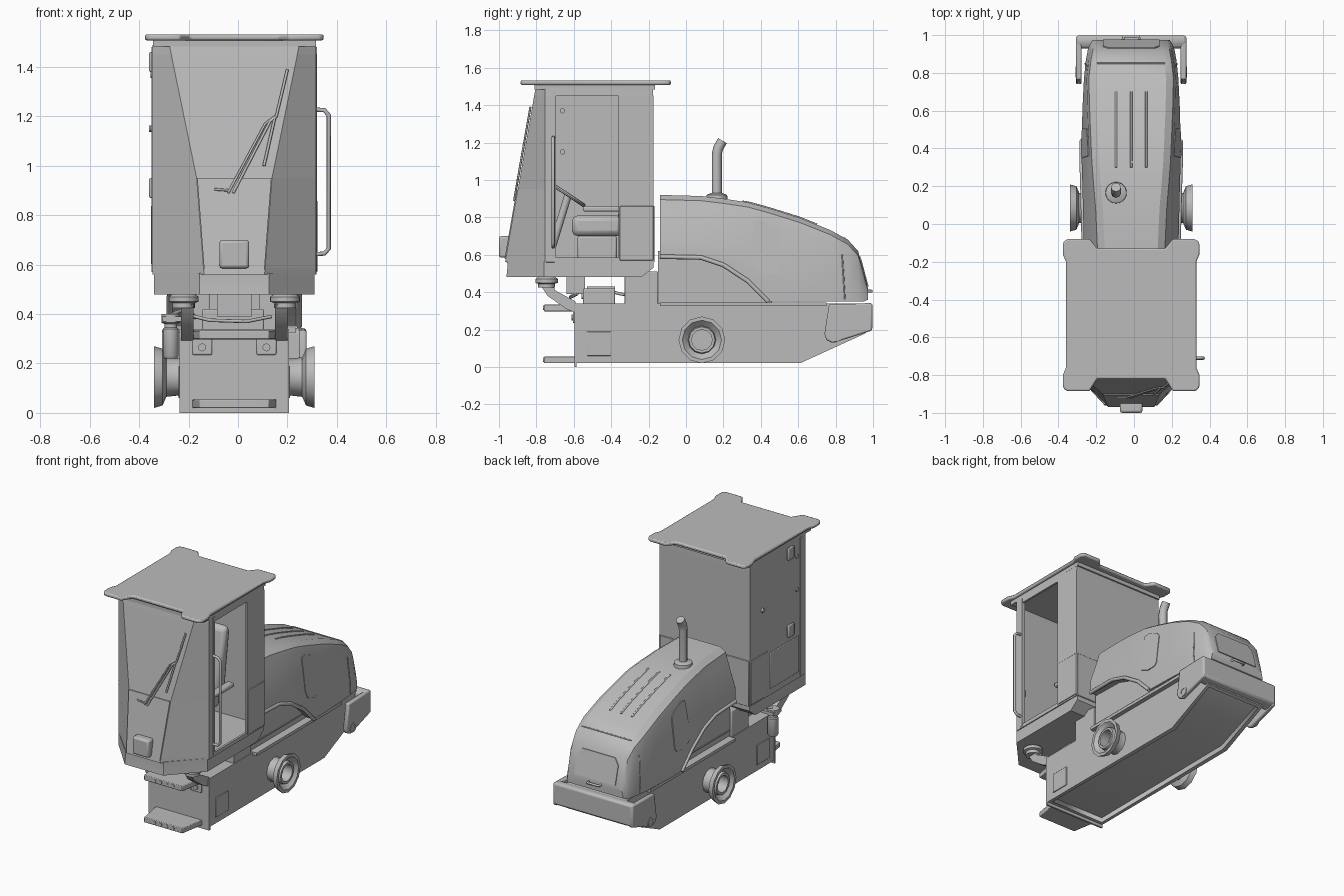
import bpy, bmesh, math
from mathutils import Vector

cube = bpy.data.objects.get("Cube")
if cube:
    bpy.data.objects.remove(cube, do_unlink=True)

CX = -0.015  # machine centreline; all x values below are measured from it
grey = bpy.data.materials.new("machine grey")
grey.use_nodes = True
grey.diffuse_color = (0.5, 0.5, 0.5, 1)
grey.node_tree.nodes["Principled BSDF"].inputs["Base Color"].default_value = (0.5, 0.5, 0.5, 1)


def finish(name, bm, bevel=0, smooth=35):
    bmesh.ops.recalc_face_normals(bm, faces=bm.faces)
    me = bpy.data.meshes.new(name)
    bm.to_mesh(me)
    bm.free()
    ob = bpy.data.objects.new(name, me)
    bpy.context.collection.objects.link(ob)
    ob.location.x = CX
    me.materials.append(grey)
    bpy.ops.object.select_all(action='DESELECT')
    ob.select_set(True)
    bpy.context.view_layer.objects.active = ob
    if smooth:
        bpy.ops.object.shade_smooth_by_angle(angle=math.radians(smooth))
    if bevel:
        mod = ob.modifiers.new("bevel", 'BEVEL')
        mod.width, mod.segments, mod.limit_method = bevel, 2, 'ANGLE'
    return ob


def loft(name, rings, caps=True, closed=False, **kw):
    bm = bmesh.new()
    vs = [[bm.verts.new(p) for p in r] for r in rings]
    n = len(vs[0])
    for a, b in zip(vs, vs[1:] + (vs[:1] if closed else [])):
        for i in range(n):
            j = (i + 1) % n
            bm.faces.new((a[i], a[j], b[j], b[i]))
    if caps and not closed:
        bm.faces.new(vs[0])
        bm.faces.new(vs[-1])
    return finish(name, bm, **kw)


def prism(name, pts, axis, a, b, **kw):
    place = {'x': lambda p, q, t: (t, p, q), 'y': lambda p, q, t: (p, t, q),
             'z': lambda p, q, t: (p, q, t)}[axis]
    return loft(name, [[place(p, q, t) for p, q in pts] for t in (a, b)], **kw)


def box(name, x, y, z, **kw):
    return prism(name, [(x[0], y[0]), (x[1], y[0]), (x[1], y[1]), (x[0], y[1])], 'z', *z, **kw)


def lathe(name, centre, axis, profile, n=24, closed=False):
    rot = Vector((0, 0, 1)).rotation_difference(Vector(axis))
    rings = [[Vector(centre) + rot @ Vector((r * math.cos(2 * math.pi * i / n),
              r * math.sin(2 * math.pi * i / n), h)) for i in range(n)] for r, h in profile]
    return loft(name, rings, closed=closed)


def rod(name, a, b, r, n=12):
    d = Vector(b) - Vector(a)
    return lathe(name, a, d.normalized(), [(r, 0), (r, d.length)], n)


def tube(name, pts, r):
    cu = bpy.data.curves.new(name, 'CURVE')
    cu.dimensions, cu.bevel_depth, cu.bevel_resolution, cu.use_fill_caps = '3D', r, 2, True
    sp = cu.splines.new('POLY')
    sp.points.add(len(pts) - 1)
    for q, p in zip(sp.points, pts):
        q.co = (*p, 1)
    tmp = bpy.data.objects.new("tube_path", cu)
    bpy.context.collection.objects.link(tmp)
    me = bpy.data.meshes.new_from_object(tmp.evaluated_get(bpy.context.evaluated_depsgraph_get()))
    bpy.data.objects.remove(tmp, do_unlink=True)
    bm = bmesh.new()
    bm.from_mesh(me)
    return finish(name, bm, smooth=60)


def mirrored(half):
    return half + [(-x, y) for x, y in reversed(half)]


SIDES = ((1, "left"), (-1, "right"))

# Chassis with a recessed belly
ch = prism("chassis", [(-.585, .02), (.61, .02), (.96, .18), (.96, .34), (-.585, .34)], 'x', -.22, .22)
bm = bmesh.new()
bm.from_mesh(ch.data)
belly = [f for f in bm.faces if f.normal.z < -.5]
bmesh.ops.inset_region(bm, faces=belly, thickness=.03)
bmesh.ops.inset_region(bm, faces=belly, thickness=.004, depth=-.03)
bm.to_mesh(ch.data)
bm.free()
box("front_plate", (-.222, .222), (-.597, -.585), (0, .34))
for z, n in ((.02, "lower"), (.298, "upper")):
    prism(n + "_step", mirrored([(.17, -.59), (.14, -.76)]), 'z', z, z + .035, bevel=.004)
    for i in range(4):
        x = -.065 + i * .045
        rod(n + "_step_stud", (x, -.758, z + .018), (x, -.764, z + .018), .012)
for s, n in SIDES:
    box(n + "_front_tab", (s * .13 - .04, s * .13 + .04), (-.605, -.59), (.235, .3), bevel=.005)
    rod(n + "_tab_bolt", (s * .13, -.6, .265), (s * .13, -.612, .265), .016)
    box(n + "_access_plate", (s * .218, s * .226), (-.53, -.4), (.06, .19), bevel=.003)
    box(n + "_side_ledge", (s * .2, s * .25), (-.14, .75), (.325, .345))
    # Wheel hubs and bumper arms
    lathe(n + "_wheel_hub", (s * .2, .085, .145), (s, 0, 0),
          [(.085, 0), (.075, .03), (.08, .075), (.115, .09), (.125, .125), (.105, .125),
           (.075, .095), (.07, .115), (.055, .115), (.055, .05)], 12)
    prism(n + "_bumper_arm", [(.765, .335), (.74, .176), (.75, .145), (.785, .128), (.995, .195), (.995, .34)],
          'x', s * .262, s * .292, bevel=.008)
    lathe(n + "_arm_bolt", (s * .285, .805, .165), (s, 0, 0), [(.03, 0), (.03, .01), (.02, .01), (.02, .006)])
prism("rear_bumper", [(.93, .18), (.998, .2), (.998, .34), (.965, .345), (.93, .33)], 'x', -.29, .29, bevel=.012)
box("engine_bay", (-.2, .2), (-.15, .46), (.33, .62))
box("bay_side_strip", (-.206, .206), (-.15, .42), (.38, .386))

# Hood: y, top, bottom, lower half width, shoulder half width
HOOD = [(-.14, .92, .59, .25, .19), (.08, .914, .585, .255, .2), (.2, .9, .545, .258, .21),
        (.33, .88, .46, .262, .22), (.44, .85, .35, .262, .225), (.61, .797, .35, .258, .232),
        (.77, .733, .35, .25, .236), (.866, .68, .35, .24, .225), (.92, .62, .35, .23, .215),
        (.95, .51, .35, .22, .208), (.973, .42, .36, .205, .198)]


def hood_at(y):
    for a, b in zip(HOOD, HOOD[1:]):
        if y <= b[0]:
            t = (y - a[0]) / (b[0] - a[0])
            return [p + (q - p) * t for p, q in zip(a, b)]


def hood_half(y, zt, zb, wb, ws):
    h = zt - zb
    return [(wb, zb), (wb, zb + .25 * h), (ws, zt - min(.07, .3 * h)),
            (ws - .012, zt - min(.025, .1 * h)), (ws - .05, zt)]


def hood_side(y, z):
    _, (w0, z0), (w1, z1) = hood_half(*hood_at(y))[:3]
    return w0 + (w1 - w0) * max(0, min(1, (z - z0) / (z1 - z0)))


loft("hood", [[(x, s[0], z) for x, z in mirrored(hood_half(*s))] for s in HOOD], smooth=28)
VENT = [(.36, .78), (.35, .57), (.37, .52), (.43, .495), (.49, .5), (.505, .52), (.505, .72), (.48, .75), (.4, .785)]
for s, n in SIDES:
    loft(n + "_hood_vent", [[(s * (hood_side(y, z) + d), y, z) for y, z in VENT] for d in (-.004, .005)])
    tube(n + "_arch_lip", [(s * r[3], r[0], r[2]) for r in HOOD[:5]], .012)
    tube(n + "_tail_seam", [(s * (hood_side(.85, z) + .001), .85 - (z - .35) * .06, z)
                            for z in (.36, .45, .55, .6)], .004)
for x in (-.08, 0, .08):
    tube("hood_rib", [(x, y / 100, hood_at(y / 100)[1]) for y in range(30, 74, 4)], .006)
tube("hood_seam", [(x, .85, hood_at(.85)[1]) for x in (-.18, .18)], .004)
hatch = prism("tail_hatch", [(-.15, .43), (.15, .43), (.15, .55), (.12, .59), (-.12, .59), (-.15, .55)], 'y', -.004, .006)
for v in hatch.data.vertices:
    v.co.y += .92 + (.62 - v.co.z) * .265
tube("tail_handle", [(-.045, .965, .405), (-.04, .993, .405), (.04, .993, .405), (.045, .965, .405)], .008)

# Exhaust
lathe("exhaust_collar", (-.08, .165, .89), (0, 0, 1), [(.058, 0), (.055, .03), (.03, .04)])
tube("exhaust_pipe", [(-.08, .165, .89), (-.08, .165, 1.14), (-.08, .172, 1.17), (-.08, .195, 1.21)], .027)

# Cab floor
PLAN = [(.325, -.175), (.325, -.76), (.14, -.96)]
loft("cab_floor", [[(x, max(y, -.955) if z > .5 else min(y, -.24), z) for x, y in mirrored(PLAN)]
                   for z in (.48, .53, .567)])


def screen_y(z):
    return -.8 - .157 * (1.48 - z) / .9


# Cab shell: faceted walls with a door opening on the left
bm = bmesh.new()
LEVELS = [(.56, .12), (.585, .122), (.95, .15), (1.45, .253), (1.485, .26)]
rings = []
for z, w in LEVELS:
    half = [(.325, -.18), (.325, -.36), (.325, -.7), (.325, -.75), (w, screen_y(z))]
    rings.append([bm.verts.new((x, y, z)) for x, y in mirrored(half)])
for k, (a, b) in enumerate(zip(rings, rings[1:])):
    for i in range(10):
        if not (i == 1 and k in (1, 2)):
            j = (i + 1) % 10
            bm.faces.new((a[i], a[j], b[j], b[i]))
bm.faces.new(rings[-1])
shell = finish("cab_shell", bm, smooth=0)
sol = shell.modifiers.new("thickness", 'SOLIDIFY')
sol.thickness, sol.offset = .014, 0

# Cab panels and trim
lower = prism("lower_front_panel", [(-.122, .58), (.122, .58), (.15, .95), (-.15, .95)], 'y', -.013, 0)
for v in lower.data.vertices:
    v.co.y += screen_y(v.co.z)
box("front_lamp", (-.06, .06), (-1, -.94), (.585, .7), bevel=.012)
box("lamp_lens", (-.045, .045), (-1.0, -.993), (.6, .685))
box("rear_lower_panel", (-.325, .325), (-.18, -.168), (.56, .86), bevel=.003)
for s, n in SIDES:
    box(n + "_lower_panel", (s * .326, s * .336), (-.355, -.175), (.57, .86), bevel=.003)
    box(n + "_corner_post", (s * .31, s * .335), (-.715, -.695), (.57, 1.48))
box("door_plate", (-.337, -.325), (-.68, -.38), (.6, .84), bevel=.004)
for z in (.91, 1.42):
    box("door_hinge", (-.345, -.33), (-.62, -.56), (z - .04, z + .04), bevel=.005)
for z in (1.15, 1.37):
    rod("wall_knob", (-.34, -.66, z), (-.3, -.66, z), .014)
rod("door_latch", (-.345, -.3, 1.15), (-.32, -.3, 1.15), .014)
tube("grab_rail", [(.325, -.71, 1.228), (.365, -.71, 1.225), (.382, -.71, 1.205), (.382, -.71, .665),
                   (.365, -.71, .645), (.325, -.71, .642)], .009)

# Roof with four corner lobes
ROOF = [(.18, -.82), (.22, -.885), (.335, -.885), (.355, -.875), (.362, -.855), (.362, -.8), (.345, -.76),
        (.345, -.2), (.362, -.16), (.362, -.11), (.355, -.09), (.335, -.08), (.22, -.08), (.18, -.13)]
prism("roof", mirrored(ROOF), 'z', 1.508, 1.532, bevel=.008)
box("roof_flange", (-.33, .33), (-.81, -.165), (1.483, 1.512))


# Wipers lie just off the windscreen
def on_screen(*pts):
    return [(x - CX, screen_y(z) - .016, z) for x, z in pts]


tube("wiper_arm", on_screen((-.02, .89), (.13, 1.18), (.155, 1.2), (.2, 1.39)), .006)
tube("wiper_link", on_screen((-.04, .89), (.11, 1.17), (.15, 1.2)), .005)
tube("wiper_blade", on_screen((.105, 1.0), (.15, 1.2)), .006)
tube("wiper_washer", on_screen((-.095, .905), (-.03, .9)), .005)

# Seat and controls
box("seat_base", (-.1, .1), (-.58, -.37), (.56, .7), bevel=.01)
box("seat_cushion", (-.13, .13), (-.61, -.34), (.7, .81), bevel=.03)
prism("seat_back", [(-.37, .78), (-.28, .78), (-.23, 1.15), (-.25, 1.2), (-.29, 1.18)], 'x', -.12, .12, bevel=.02)
for s, n in SIDES:
    box(n + "_armrest", (s * .15, s * .2), (-.55, -.3), (.83, .86), bevel=.01)
rod("steering_column", (0, -.74, .56), (0, -.63, .92), .02)
lathe("steering_wheel", (0, -.63, .92), (0, .55, .83),
      [(.1 + .01 * math.cos(a * math.pi / 4), .01 * math.sin(a * math.pi / 4)) for a in range(8)], closed=True)

# Cab mounts and running gear below the cab
for s, n in SIDES:
    lathe(n + "_cab_mount", (s * .205, -.745, .425), (0, 0, 1),
          [(.045, 0), (.045, .02), (.06, .025), (.06, .045), (.04, .06)])
    prism(n + "_mount_strut", [(-.78, .44), (-.71, .44), (-.7, .41), (-.59, .35), (-.59, .29), (-.64, .31), (-.74, .38)],
          'x', s * .165, s * .215)
    box(n + "_cab_riser", (s * .1, s * .215), (-.33, -.15), (.33, .51), bevel=.005)
box("swing_bracket", (-.07, .07), (-.64, -.54), (.39, .49))
box("valve_block", (-.13, .12), (-.55, -.38), (.33, .42), bevel=.006)
rod("cross_cylinder", (.05, -.53, .41), (.05, -.38, .41), .02)
lathe("filter_canister", (-.257, -.52, .22), (0, 0, 1),
      [(.025, 0), (.032, .01), (.032, .12), (.026, .125), (.026, .14), (.038, .145), (.038, .18)])
box("canister_bracket", (-.29, -.2), (-.56, -.48), (.37, .39))
tube("hose", [(-.25, -.52, .4), (-.2, -.46, .42), (-.16, -.35, .39), (-.15, -.25, .38)], .008)
tube("front_hose", [(-.2, -.58, .4), (-.1, -.62, .375), (.05, -.62, .37), (.15, -.58, .39)], .007)
